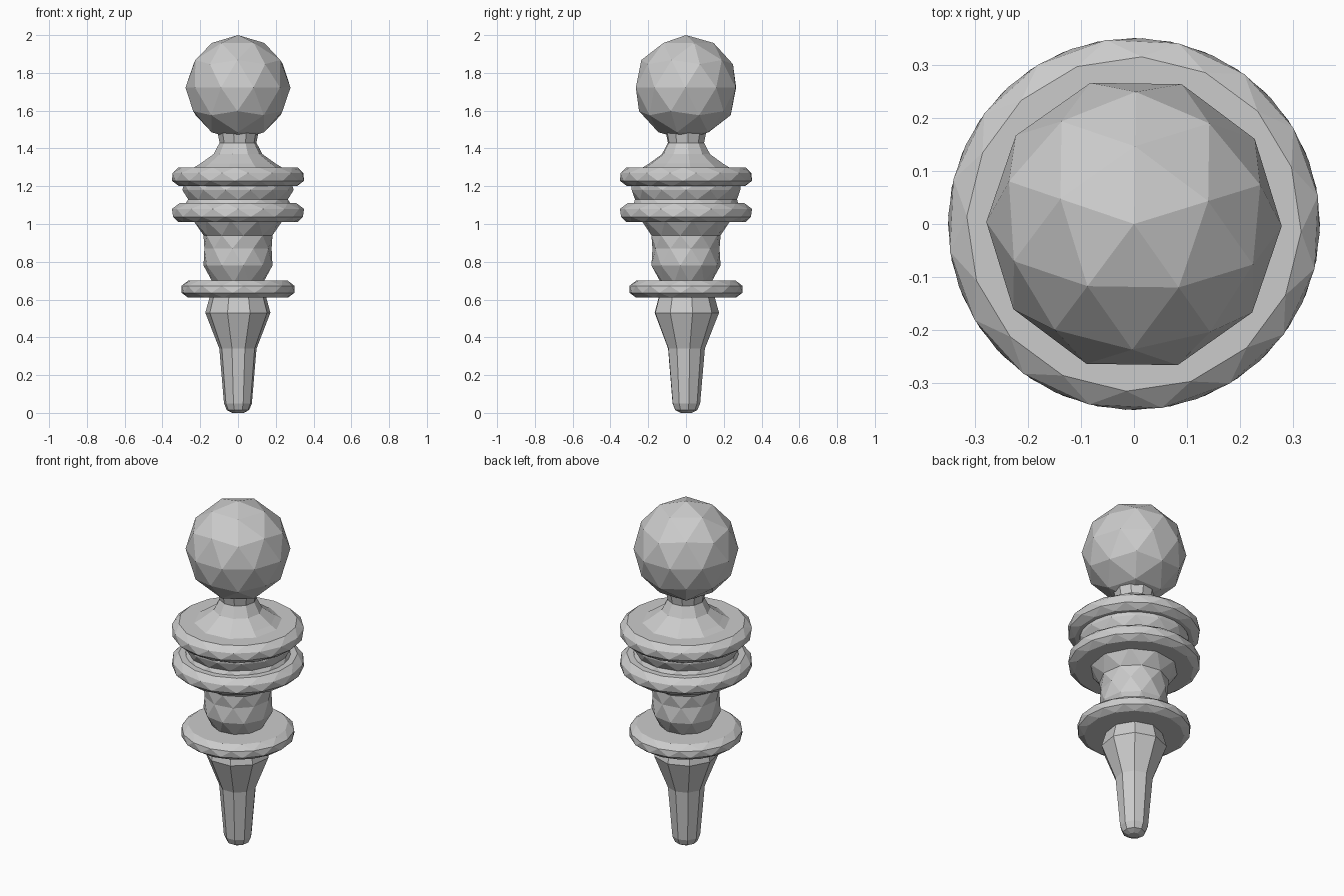
import bpy, bmesh, math

if "Cube" in bpy.data.objects:
    bpy.data.objects.remove(bpy.data.objects["Cube"])


def lathe(name, profile, sides, twist=0.0, start=0.0):
    """Capped low-poly turning; twist staggers each level by a fraction of a side."""
    bm = bmesh.new()
    step = 2 * math.pi / sides
    levels = []
    for k, (r, z) in enumerate(profile):
        off = start + step * twist * k
        levels.append([bm.verts.new((r * math.cos(off + i * step),
                                     r * math.sin(off + i * step), z))
                       for i in range(sides)])
    for a, b in zip(levels, levels[1:]):
        for i in range(sides):
            j = (i + 1) % sides
            if twist:
                bm.faces.new((a[i], a[j], b[i]))
                bm.faces.new((a[j], b[j], b[i]))
            else:
                bm.faces.new((a[i], a[j], b[j], b[i]))
    bm.faces.new(levels[0][::-1])
    bm.faces.new(levels[-1])
    bmesh.ops.recalc_face_normals(bm, faces=bm.faces[:])
    mesh = bpy.data.meshes.new(name)
    bm.to_mesh(mesh)
    bm.free()
    obj = bpy.data.objects.new(name, mesh)
    bpy.context.collection.objects.link(obj)
    return obj


def collar(name, radius, z0, z1, start):
    """Thick disc with chamfered rims."""
    h = z1 - z0
    return lathe(name, [(radius - 0.035, z0), (radius, z0 + 0.28 * h),
                        (radius, z0 + 0.7 * h), (radius - 0.035, z1)],
                 16, 0.5, start)


# Tapered peg with rounded tip
lathe("peg", [(0.03, 0.0), (0.06, 0.015), (0.075, 0.05), (0.10, 0.34),
              (0.175, 0.53), (0.15, 0.62)], 9, 0.0, 0.2)

# Lower collar
collar("lower_collar", 0.30, 0.61, 0.70, 0.1)

# Waist between lower collar and the double collars
lathe("waist", [(0.135, 0.69), (0.185, 0.78), (0.18, 0.87),
                (0.185, 0.94), (0.24, 1.02)], 10, 0.5, 0.15)

# Double collars with a recessed band between them
collar("middle_collar", 0.35, 1.01, 1.11, 0.0)
lathe("band", [(0.29, 1.09), (0.27, 1.13), (0.295, 1.18), (0.29, 1.22)], 14, 0.5)
collar("upper_collar", 0.35, 1.20, 1.30, 0.15)

# Flared neck
lathe("neck", [(0.25, 1.29), (0.20, 1.32), (0.13, 1.37),
               (0.098, 1.43), (0.11, 1.49)], 10, 0.0, 0.1)

# Ball finial
bpy.ops.mesh.primitive_ico_sphere_add(subdivisions=2, radius=0.278,
                                      location=(0, 0, 1.722),
                                      rotation=(0, 0, 0.3))
bpy.context.object.name = "ball"
